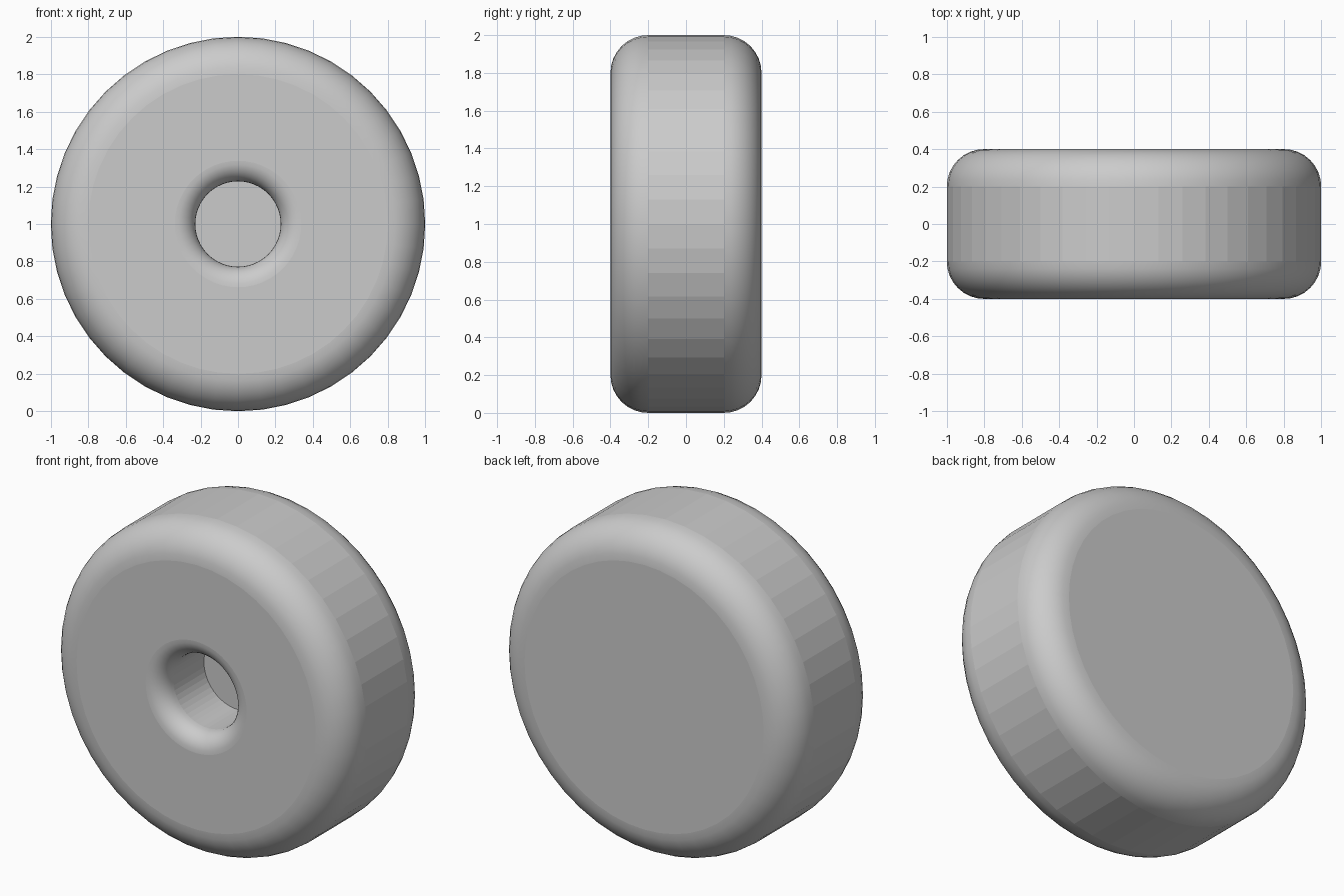
import bpy, bmesh, math
from mathutils import Vector, Matrix

if "Cube" in bpy.data.objects:
    bpy.data.objects.remove(bpy.data.objects["Cube"], do_unlink=True)

RADIUS, HALF, ROUND = 1.0, 0.4, 0.2
HOLE, LIP, FLOOR = 0.228, 0.11, 0.0
SEGMENTS, STEPS = 48, 8


def arc(cr, cy, rad, start, end):
    """Rounded corner in (radius, y), angles in degrees."""
    points = []
    for i in range(STEPS + 1):
        a = math.radians(start + (end - start) * i / STEPS)
        points.append((cr + rad * math.cos(a), cy + rad * math.sin(a)))
    return points


# Half section: hole floor, rounded hole lip, front rim, back rim
profile = [(0, FLOOR), (HOLE, FLOOR)]
profile += arc(HOLE + LIP, LIP - HALF, LIP, 180, 270)
profile += arc(RADIUS - ROUND, ROUND - HALF, ROUND, -90, 0)
profile += arc(RADIUS - ROUND, HALF - ROUND, ROUND, 0, 90)
profile.append((0, HALF))

# Turn the section around the axle
bm = bmesh.new()
verts = [bm.verts.new((r, y, 0)) for r, y in profile]
edges = [bm.edges.new(pair) for pair in zip(verts, verts[1:])]
bmesh.ops.spin(bm, geom=verts + edges, cent=(0, 0, 0), axis=(0, 1, 0),
               angle=math.tau, steps=SEGMENTS, use_merge=False)
bmesh.ops.remove_doubles(bm, verts=bm.verts, dist=0.0001)
bmesh.ops.recalc_face_normals(bm, faces=bm.faces)

# Rounded corners are smooth; tread and flat sides stay faceted
for face in bm.faces:
    face.smooth = 0.02 < abs(face.normal.y) < 0.999
bmesh.ops.translate(bm, verts=bm.verts, vec=(0, 0, RADIUS))

mesh = bpy.data.meshes.new("wheel")
bm.to_mesh(mesh)
bm.free()
wheel = bpy.data.objects.new("wheel", mesh)
bpy.context.collection.objects.link(wheel)

# Plain grey
grey = bpy.data.materials.new("light grey")
grey.use_nodes = True
color = (0.6, 0.6, 0.6, 1)
grey.diffuse_color = color
grey.node_tree.nodes["Principled BSDF"].inputs["Base Color"].default_value = color
mesh.materials.append(grey)
